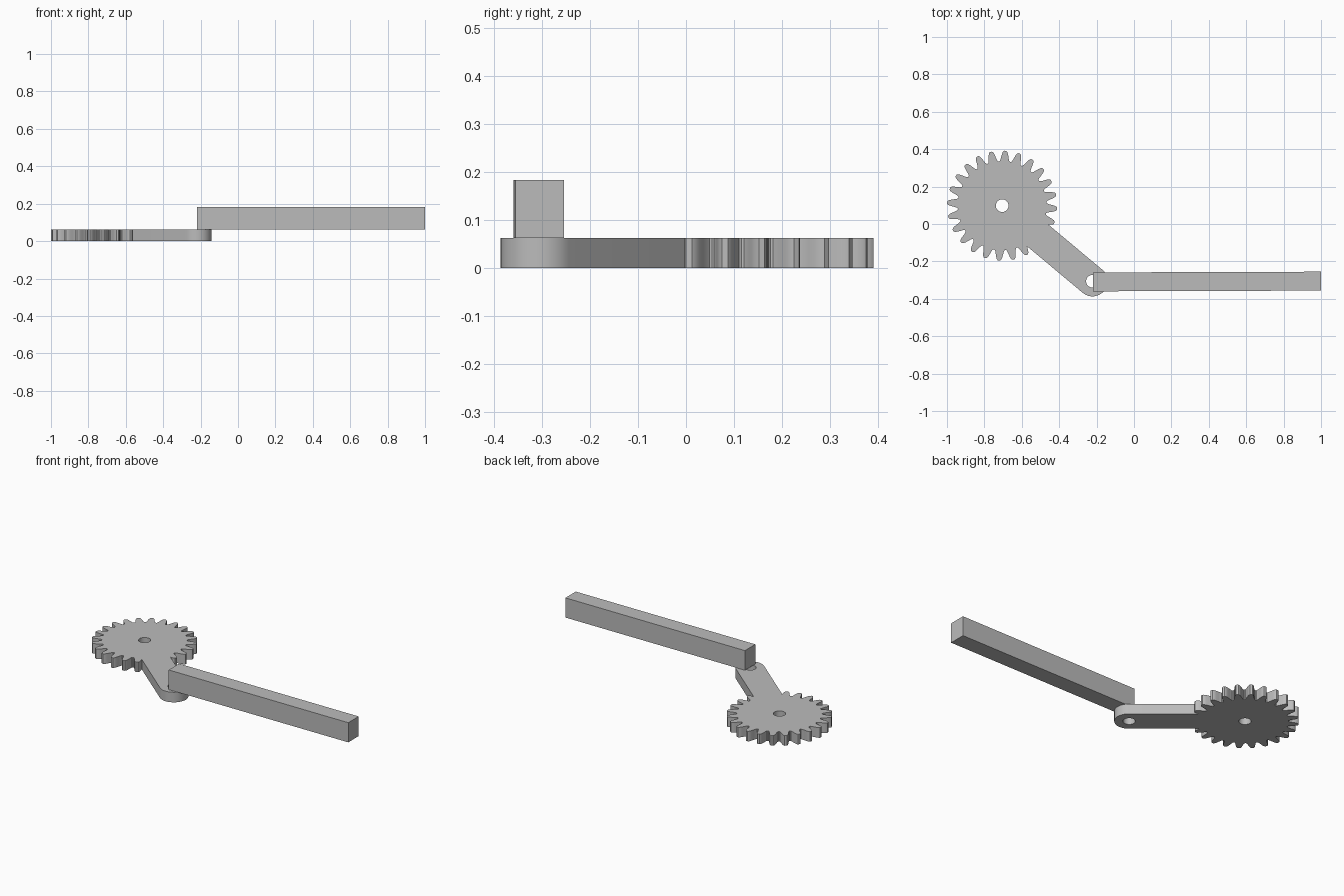
import bpy
import bmesh
from math import cos, sin, pi, radians, atan2

cube = bpy.data.objects.get("Cube")
if cube:
    bpy.data.objects.remove(cube, do_unlink=True)

THICK = 0.062
GEAR = (-0.705, 0.098)
PIVOT = (-0.222, -0.306)
ARM_R = 0.081
HOLE_R = 0.034
TEETH = 24

grey = bpy.data.materials.new("plain grey")
grey.use_nodes = True
grey.diffuse_color = (0.5, 0.5, 0.5, 1)
grey.node_tree.nodes["Principled BSDF"].inputs["Base Color"].default_value = (0.5, 0.5, 0.5, 1)


def prism(name, points, z0, z1):
    """Extrude a counter-clockwise outline from z0 to z1."""
    bm = bmesh.new()
    face = bm.faces.new([bm.verts.new((x, y, z0)) for x, y in points])
    top = bmesh.ops.extrude_face_region(bm, geom=[face])["geom"]
    bmesh.ops.translate(bm, vec=(0, 0, z1 - z0),
                        verts=[v for v in top if isinstance(v, bmesh.types.BMVert)])
    bmesh.ops.recalc_face_normals(bm, faces=bm.faces)
    mesh = bpy.data.meshes.new(name)
    bm.to_mesh(mesh)
    bm.free()
    mesh.materials.append(grey)
    obj = bpy.data.objects.new(name, mesh)
    bpy.context.collection.objects.link(obj)
    return obj


def arc(centre, r, start, end, n):
    return [(centre[0] + r * cos(start + (end - start) * i / n),
             centre[1] + r * sin(start + (end - start) * i / n)) for i in range(n + 1)]


def combine(target, other, operation):
    """Apply a boolean and discard the operand."""
    mod = target.modifiers.new("boolean", "BOOLEAN")
    mod.operation, mod.solver, mod.object = operation, "EXACT", other
    bpy.ops.object.select_all(action="DESELECT")
    bpy.context.view_layer.objects.active = target
    target.select_set(True)
    bpy.ops.object.modifier_apply(modifier=mod.name)
    bpy.data.objects.remove(other, do_unlink=True)


# Gear: half a rounded tooth (fraction of pitch, radius), mirrored and repeated
half = [(0.5, 0.237), (0.42, 0.239), (0.35, 0.247), (0.29, 0.26),
        (0.23, 0.275), (0.16, 0.288), (0.08, 0.294)]
tooth = [(-f, r) for f, r in half] + [(f, r) for f, r in reversed(half[1:])]
pitch = 2 * pi / TEETH
outline = []
for i in range(TEETH):
    for f, r in tooth:
        a = radians(86.8) + (i + f) * pitch
        outline.append((GEAR[0] + r * cos(a), GEAR[1] + r * sin(a)))
gear = prism("gear_with_crank_arm", outline, 0, THICK)

# Crank arm: slot shape from the gear centre to the pivot
heading = atan2(PIVOT[1] - GEAR[1], PIVOT[0] - GEAR[0])
slot = (arc(PIVOT, ARM_R, heading - pi / 2, heading + pi / 2, 24)
        + arc(GEAR, ARM_R, heading + pi / 2, heading + 3 * pi / 2, 24))
combine(gear, prism("crank_arm", slot, 0, THICK), "UNION")

# Axle and pivot holes
for centre in (GEAR, PIVOT):
    circle = arc(centre, HOLE_R, 0, 2 * pi, 32)[:-1]
    combine(gear, prism("hole_cutter", circle, -0.1, THICK + 0.1), "DIFFERENCE")

bpy.ops.object.shade_smooth_by_angle(angle=radians(30))

# Connecting bar, resting on the arm and turned very slightly
bar = [(-0.22, -0.36), (1, -0.356), (1, -0.255), (-0.22, -0.259)]
prism("connecting_bar", bar, THICK, 0.183)
